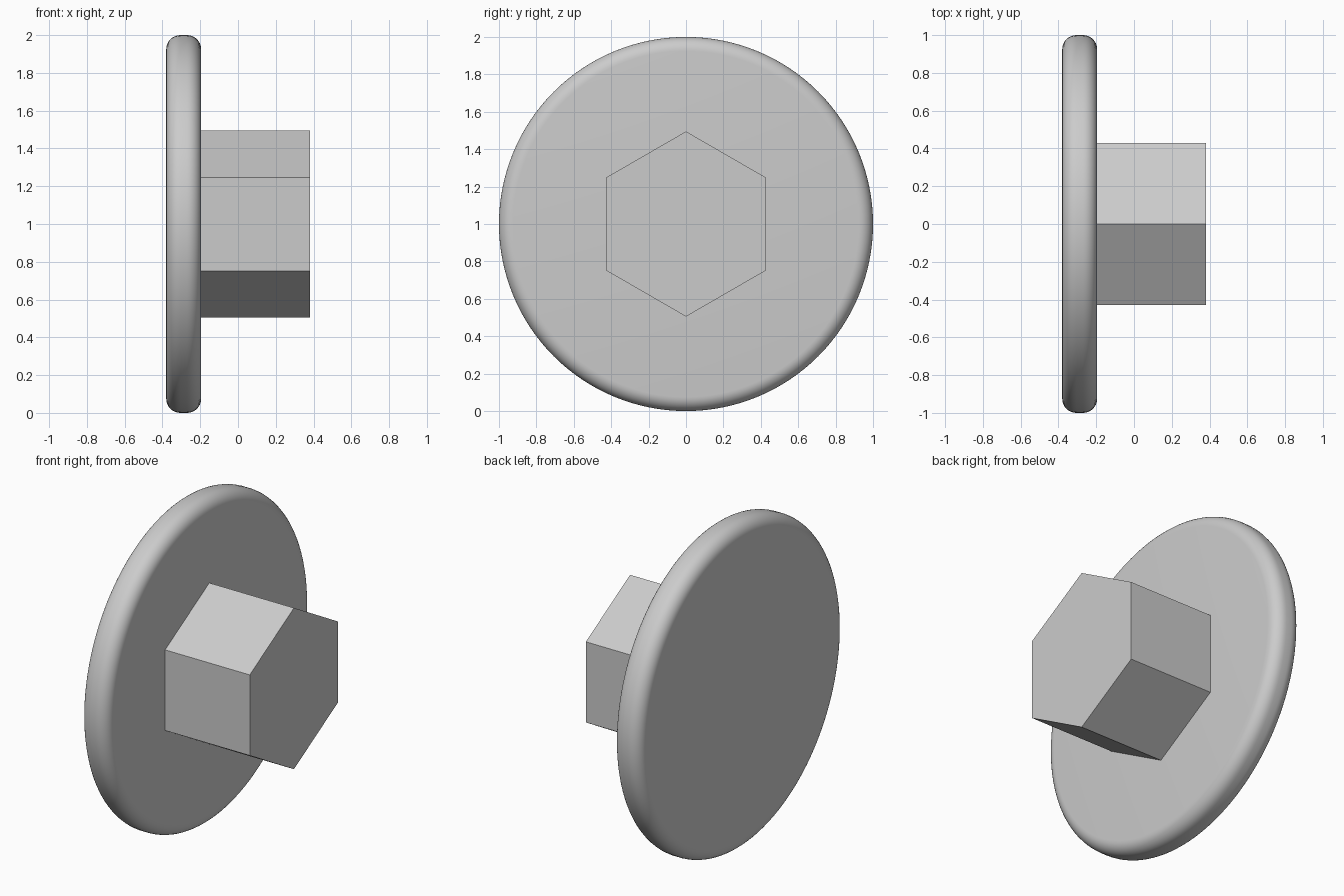
import bpy, bmesh
from math import sin, cos, tau, radians

cube = bpy.data.objects.get("Cube")
if cube:
    bpy.data.objects.remove(cube, do_unlink=True)

grey = bpy.data.materials.new("light_grey")
grey.use_nodes = True
colour = (0.6, 0.6, 0.6, 1)
grey.diffuse_color = colour
grey.node_tree.nodes["Principled BSDF"].inputs["Base Color"].default_value = colour


def prism(name, sides, radius, x0, x1):
    """Regular prism along x, with one corner pointing straight up."""
    bm = bmesh.new()
    ring = [bm.verts.new((x0, radius * sin(tau * i / sides), 1 + radius * cos(tau * i / sides)))
            for i in range(sides)]
    cap = bm.faces.new(ring)
    result = bmesh.ops.extrude_face_region(bm, geom=[cap], use_keep_orig=True)
    moved = [v for v in result["geom"] if isinstance(v, bmesh.types.BMVert)]
    bmesh.ops.translate(bm, verts=moved, vec=(x1 - x0, 0, 0))
    bmesh.ops.recalc_face_normals(bm, faces=bm.faces)
    mesh = bpy.data.meshes.new(name)
    bm.to_mesh(mesh)
    bm.free()
    mesh.materials.append(grey)
    obj = bpy.data.objects.new(name, mesh)
    bpy.context.collection.objects.link(obj)
    return obj


# Round flange with softly rounded rims
flange = prism("round_flange", 128, 1.0, -0.38, -0.195)
bevel = flange.modifiers.new("rounded_rim", "BEVEL")
bevel.width = 0.075
bevel.segments = 8
bevel.limit_method = "ANGLE"
bevel.angle_limit = radians(40)
bpy.context.view_layer.objects.active = flange
flange.select_set(True)
bpy.ops.object.modifier_apply(modifier=bevel.name)
bpy.ops.object.shade_smooth_by_angle(angle=radians(30))

# Hexagonal head, slightly sunk into the flange
prism("hex_head", 6, 0.495, -0.21, 0.38)
